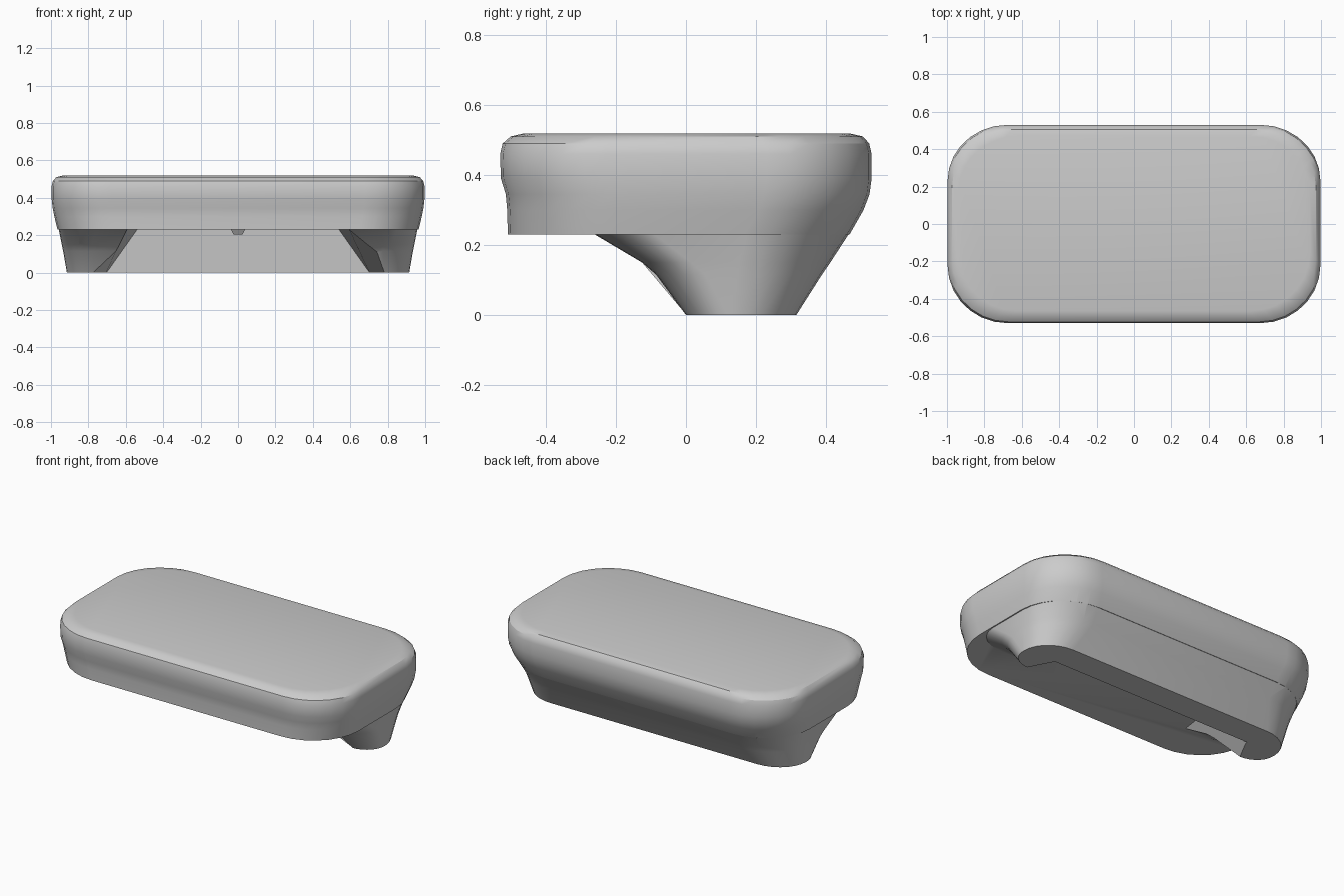
import bpy, bmesh, math

if "Cube" in bpy.data.objects:
    bpy.data.objects.remove(bpy.data.objects["Cube"])


def outline(z, w, yf, yb, rx, rf, rb, n=7):
    """Rounded rectangle in plan: half width, front/back y, corner radii."""
    pts = []
    corners = [(1, yf, rf, -90), (1, yb, rb, 0), (-1, yb, rb, 90), (-1, yf, rf, 180)]
    for side, y, ry, start in corners:
        sx = min(rx, ry * 1.15)
        cx = side * (w - sx)
        cy = y + ry if y == yf else y - ry
        for i in range(n + 1):
            a = math.radians(start + 90 * i / n)
            pts.append((cx + sx * math.cos(a), cy + ry * math.sin(a), z))
    return pts


def loft(name, rings):
    """Solid skinned through matching rings, capped at both ends."""
    bm = bmesh.new()
    loops = [[bm.verts.new(p) for p in ring] for ring in rings]
    for a, b in zip(loops, loops[1:]):
        for i in range(len(a)):
            j = (i + 1) % len(a)
            bm.faces.new((a[i], a[j], b[j], b[i]))
    bm.faces.new(loops[0][::-1])
    bm.faces.new(loops[-1])
    bmesh.ops.recalc_face_normals(bm, faces=bm.faces)
    mesh = bpy.data.meshes.new(name)
    bm.to_mesh(mesh)
    bm.free()
    obj = bpy.data.objects.new(name, mesh)
    bpy.context.collection.objects.link(obj)
    return obj


def boolean(obj, other, operation):
    """Apply a boolean and remove the helper."""
    mod = obj.modifiers.new(operation, 'BOOLEAN')
    mod.operation = operation
    mod.object = other
    mod.solver = 'EXACT'
    bpy.context.view_layer.objects.active = obj
    bpy.ops.object.modifier_apply(modifier=mod.name)
    bpy.data.objects.remove(other)


# Main rounded slab: z, half width, front y, back y
slab = [(.23, .965, -.508, .467), (.30, .982, -.510, .507),
        (.345, .991, -.514, .524), (.39, .996, -.528, .53),
        (.46, .997, -.53, .53), (.49, .99, -.523, .523),
        (.51, .972, -.50, .505), (.518, .94, -.465, .47)]
body = loft("rounded_body", [outline(z, w, f, b, .32, .31, .30) for z, w, f, b in slab])

# Tapering foot below the rear of the slab: adds front and back corner radii
foot_rings = [(.0, .915, .0, .315, .12, .18), (.115, .935, -.085, .388, .14, .24),
              (.15, .942, -.125, .412, .14, .26), (.23, .958, -.26, .464, .17, .29),
              (.27, .955, -.26, .46, .17, .29)]
foot = loft("foot", [outline(z, w, f, b, .3, rf, rb) for z, w, f, b, rf, rb in foot_rings])

# Flared recess in the front of the foot, leaving a prong at each end
recess = loft("recess_cutter", [
    [(-.95, -.3, -.01), (.95, -.3, -.01), (.71, .15, -.01), (-.71, .15, -.01)],
    [(-.60, -.3, .23), (.60, -.3, .23), (.54, .13, .23), (-.54, .13, .23)]])
recess.hide_render = True
boolean(foot, recess, 'DIFFERENCE')
boolean(body, foot, 'UNION')

# Small tab below the slab in the middle of the recess
tab = loft("centre_tab", [
    [(-.025, .06, .205), (.025, .06, .205), (.025, .14, .205), (-.025, .14, .205)],
    [(-.04, .04, .235), (.04, .04, .235), (.04, .16, .235), (-.04, .16, .235)]])

bpy.ops.object.select_all(action='DESELECT')
body.select_set(True)
bpy.context.view_layer.objects.active = body
bpy.ops.object.shade_smooth_by_angle(angle=math.radians(32))
